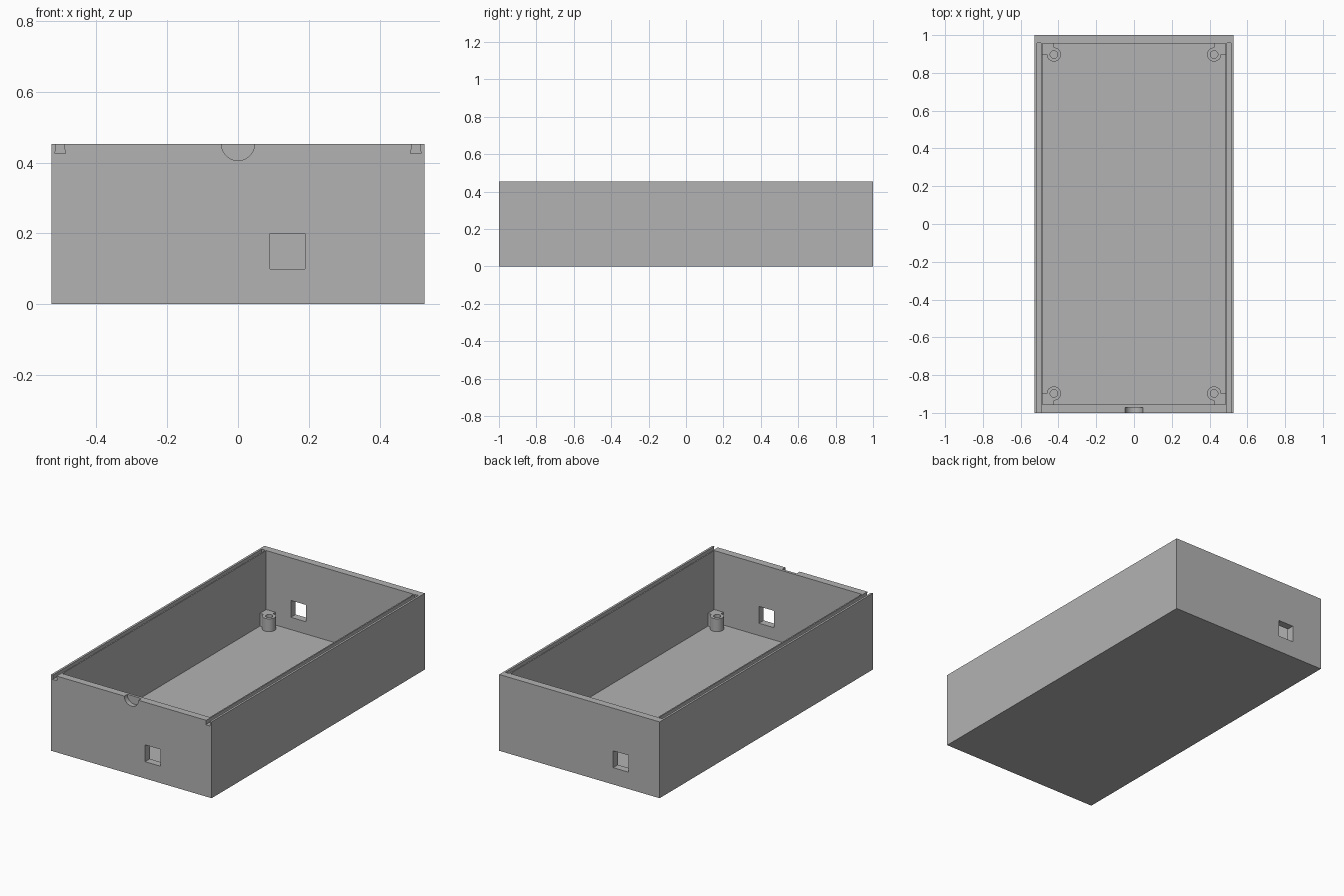
import bpy, bmesh, math

if "Cube" in bpy.data.objects:
    bpy.data.objects.remove(bpy.data.objects["Cube"])

W, L, H = 0.527, 1.0, 0.453      # half width, half length, height
IW, IL, FLOOR = 0.484, 0.956, 0.027  # inner half width, half length, floor height
POST_TOP = 0.103

grey = bpy.data.materials.new("light_grey")
grey.diffuse_color = (0.45, 0.45, 0.45, 1)
grey.use_nodes = True
grey.node_tree.nodes["Principled BSDF"].inputs["Base Color"].default_value = grey.diffuse_color


def prism(name, pts, axis, lo, hi):
    """Extrude a closed 2D outline along z (points are x,y) or y (points are x,z)."""
    place = (lambda p, t: (p[0], p[1], t)) if axis == 'z' else (lambda p, t: (p[0], t, p[1]))
    bm = bmesh.new()
    a = [bm.verts.new(place(p, lo)) for p in pts]
    b = [bm.verts.new(place(p, hi)) for p in pts]
    n = len(pts)
    bm.faces.new(a)
    bm.faces.new(b)
    for i in range(n):
        bm.faces.new((a[i], a[(i + 1) % n], b[(i + 1) % n], b[i]))
    bmesh.ops.recalc_face_normals(bm, faces=bm.faces)
    me = bpy.data.meshes.new(name)
    bm.to_mesh(me)
    bm.free()
    me.materials.append(grey)
    ob = bpy.data.objects.new(name, me)
    bpy.context.collection.objects.link(ob)
    return ob


def rect(x0, x1, y0, y1):
    return [(x0, y0), (x1, y0), (x1, y1), (x0, y1)]


def arc(cx, cy, r, a0, a1, n):
    return [(cx + r * math.cos(math.radians(a0 + (a1 - a0) * i / n)),
             cy + r * math.sin(math.radians(a0 + (a1 - a0) * i / n))) for i in range(n + 1)]


def combine(body, tool, op):
    bpy.context.view_layer.objects.active = body
    mod = body.modifiers.new(op, 'BOOLEAN')
    mod.operation, mod.solver, mod.object = op, 'EXACT', tool
    bpy.ops.object.modifier_apply(modifier=mod.name)
    bpy.data.objects.remove(tool)


# Open box
body = prism("enclosure_body", rect(-W, W, -L, L), 'z', 0, H)
combine(body, prism("cavity", rect(-IW, IW, -IL, IL), 'z', FLOOR, H + 0.1), 'DIFFERENCE')

# Screw posts filled into each inner corner, with a blind hole
R, CX, CY = 0.037, 0.424, 0.897
outline = ([(IW + 0.01, IL + 0.01), (CX, IL + 0.01)]
           + arc(CX, CY, R, 90, 360, 36) + [(IW + 0.01, CY)])
for sx in (-1, 1):
    for sy in (-1, 1):
        pts = [(sx * x, sy * y) for x, y in outline]
        combine(body, prism("post", pts, 'z', FLOOR - 0.01, POST_TOP), 'UNION')
        hole = arc(sx * CX, sy * CY, 0.02, 0, 360, 32)[:-1]
        combine(body, prism("post_hole", hole, 'z', FLOOR + 0.002, POST_TOP + 0.1), 'DIFFERENCE')

# Sliding lid grooves, slightly undercut, open at the front
for s in (-1, 1):
    groove = [(s * 0.488, 0.426), (s * 0.517, 0.426), (s * 0.514, H + 0.002), (s * 0.492, H + 0.002)]
    combine(body, prism("lid_groove", groove, 'y', -L - 0.1, 0.958), 'DIFFERENCE')

# Square cable windows in the front and back walls
combine(body, prism("front_window", rect(0.09, 0.19, 0.1, 0.2), 'y', -L - 0.1, -0.9), 'DIFFERENCE')
combine(body, prism("back_window", rect(-0.322, -0.222, 0.1, 0.2), 'y', 0.9, L + 0.1), 'DIFFERENCE')

# Half-round thumb notch in the front rim
combine(body, prism("thumb_notch", arc(0, H, 0.047, 0, 360, 64)[:-1], 'y', -L - 0.1, -0.972), 'DIFFERENCE')

# Smooth the round parts, keep the edges sharp
body.select_set(True)
bpy.context.view_layer.objects.active = body
bpy.ops.object.shade_smooth_by_angle(angle=math.radians(30))
